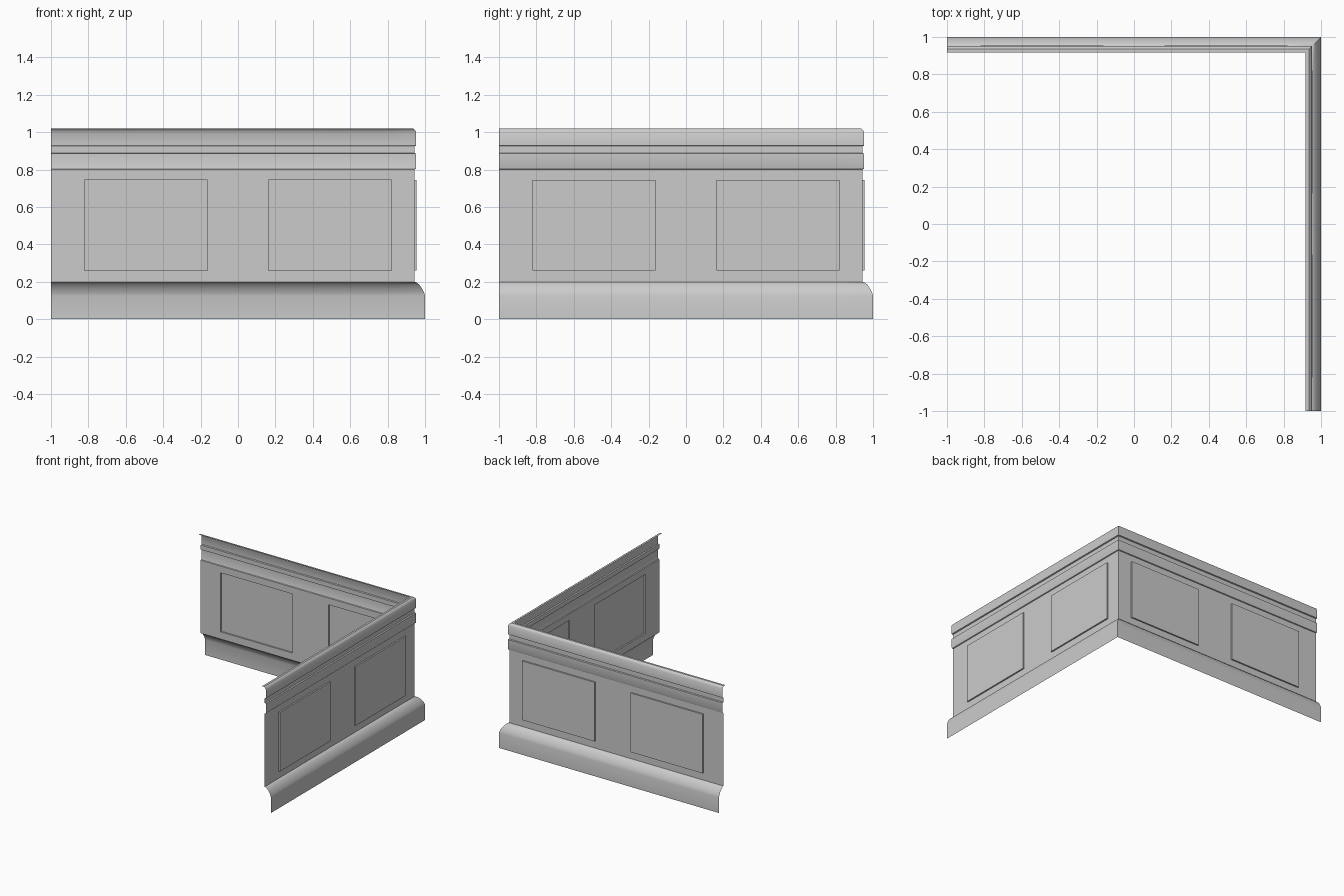
import bpy, bmesh, math
from mathutils import Vector

if "Cube" in bpy.data.objects:
    bpy.data.objects.remove(bpy.data.objects["Cube"])

# wainscot cross-section, (distance from centre, height), bottom to top
profile = [(1.0, 0.0), (1.0, 0.125), (0.995, 0.143), (0.984, 0.165),
           (0.969, 0.185), (0.956, 0.196), (0.943, 0.20),      # skirting
           (0.943, 0.26), (0.943, 0.745), (0.943, 0.80),       # flat wall
           (0.950, 0.803), (0.953, 0.81), (0.953, 0.885), (0.943, 0.888),  # lower rail
           (0.943, 0.925), (0.953, 0.928), (0.953, 1.0),       # top rail
           (0.946, 1.012), (0.935, 1.02), (0.918, 1.02)]       # rolled lip
cuts = [-1.0, -0.82, -0.163, 0.163, 0.82]

bm = bmesh.new()
# columns along the back wall, the mitred corner, then along the right wall
cols = [[(u, d, z) for d, z in profile] for u in cuts]
cols.append([(d, d, z) for d, z in profile])
cols += [[(d, u, z) for d, z in profile] for u in reversed(cuts)]
grid = [[bm.verts.new(p) for p in c] for c in cols]

panels = {Vector((0, 1, 0)).freeze(): [], Vector((1, 0, 0)).freeze(): []}
back, right = panels
for i in range(len(grid) - 1):
    for j in range(len(profile) - 1):
        f = bm.faces.new((grid[i][j], grid[i][j + 1], grid[i + 1][j + 1], grid[i + 1][j]))
        if j == 7 and i in (1, 3, 6, 8):
            panels[back if i < 5 else right].append(f)
bm.normal_update()
if panels[back][0].normal.y < 0:
    bmesh.ops.reverse_faces(bm, faces=bm.faces[:])

# raised panels pushed out of both walls
for direction, faces in panels.items():
    out = bmesh.ops.extrude_discrete_faces(bm, faces=faces)
    for f in out["faces"]:
        bmesh.ops.translate(bm, verts=f.verts[:], vec=direction * 0.012)

mesh = bpy.data.meshes.new("wainscot_corner")
bm.to_mesh(mesh)
bm.free()
obj = bpy.data.objects.new("wainscot_corner", mesh)
bpy.context.collection.objects.link(obj)
bpy.context.view_layer.objects.active = obj
obj.select_set(True)
bpy.ops.object.shade_smooth_by_angle(angle=math.radians(35))
